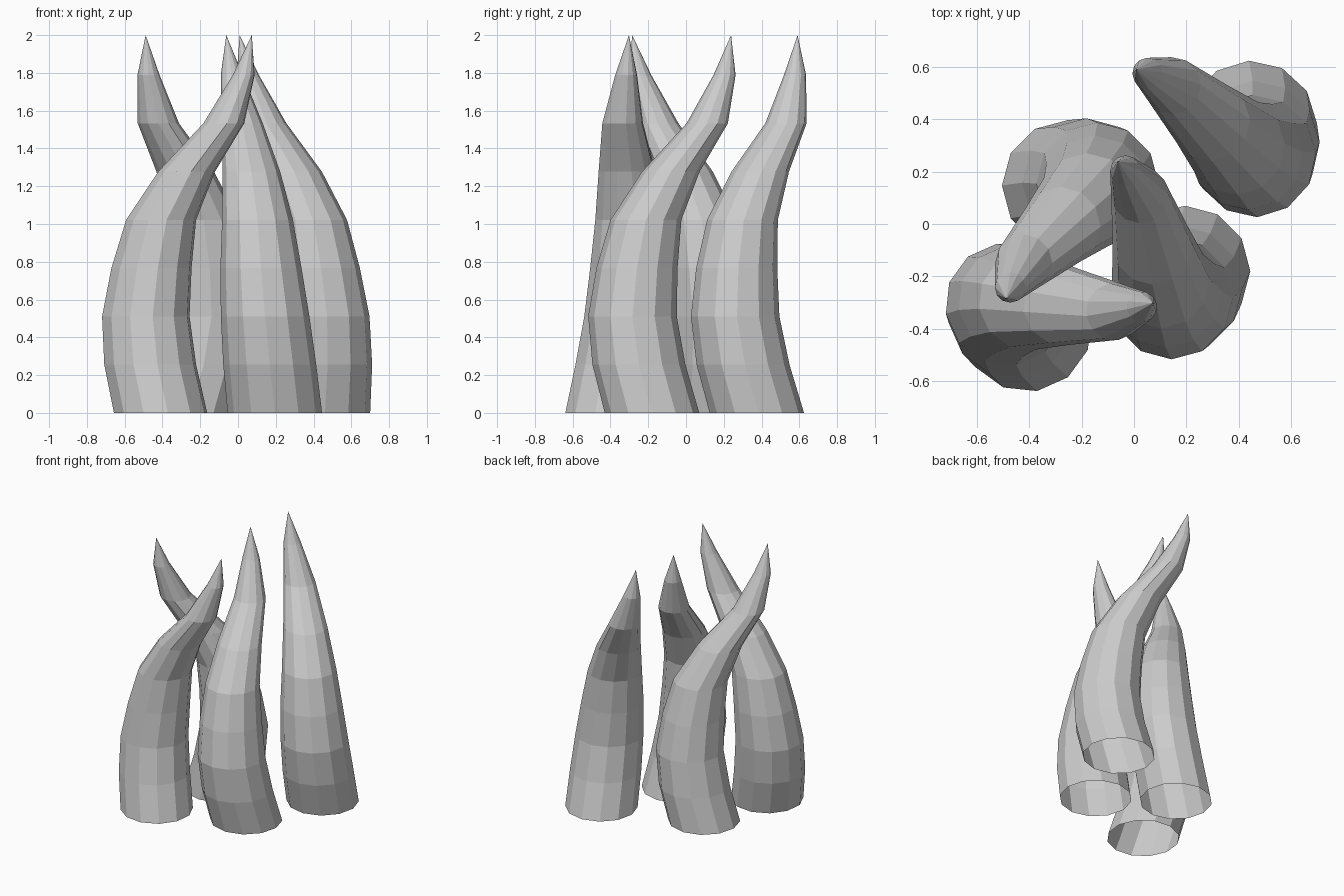
import bpy, bmesh
from math import sin, cos, pi, radians

if "Cube" in bpy.data.objects:
    bpy.data.objects.remove(bpy.data.objects["Cube"])

SIDES, RINGS, STEP, RADIUS = 12, 8, 0.2555, 0.25
# sideways drift of the spine at each ring, from base to tip
SPINE = [(0, 0), (-.055, .05), (-.078, .085), (-.048, .097), (.003, .097),
         (.138, .08), (.335, .057), (.44, .075), (.483, .09)]


def tentacle(name, x, y, turn):
    """Tapered open-bottomed horn following the curling spine."""
    bm = bmesh.new()
    rings = []
    for i, (dx, dy) in enumerate(SPINE[:RINGS]):
        r = RADIUS * (1 - (i / RINGS) ** 2)
        ring = []
        for k in range(SIDES):
            a = 2 * pi * k / SIDES + radians(9)
            ring.append(bm.verts.new((dx + r * cos(a), dy + r * sin(a), i * STEP)))
        rings.append(ring)
    tip = bm.verts.new((*SPINE[-1], 2.0))
    # side walls
    for lo, hi in zip(rings, rings[1:]):
        for k in range(SIDES):
            n = (k + 1) % SIDES
            bm.faces.new((lo[k], lo[n], hi[n], hi[k]))
    # pointed end
    for k in range(SIDES):
        bm.faces.new((rings[-1][k], rings[-1][(k + 1) % SIDES], tip))
    mesh = bpy.data.meshes.new(name)
    bm.to_mesh(mesh)
    bm.free()
    ob = bpy.data.objects.new(name, mesh)
    ob.location = (x, y, 0)
    ob.rotation_euler.z = radians(turn)
    bpy.context.collection.objects.link(ob)


# four copies of the same horn, each turned its own way
tentacle("tentacle_front_left", -.41, -.392, 0)
tentacle("tentacle_back_right", .45, .375, 143.4)
tentacle("tentacle_front_right", .195, -.18, 111)
tentacle("tentacle_back_left", -.255, .147, 231)
